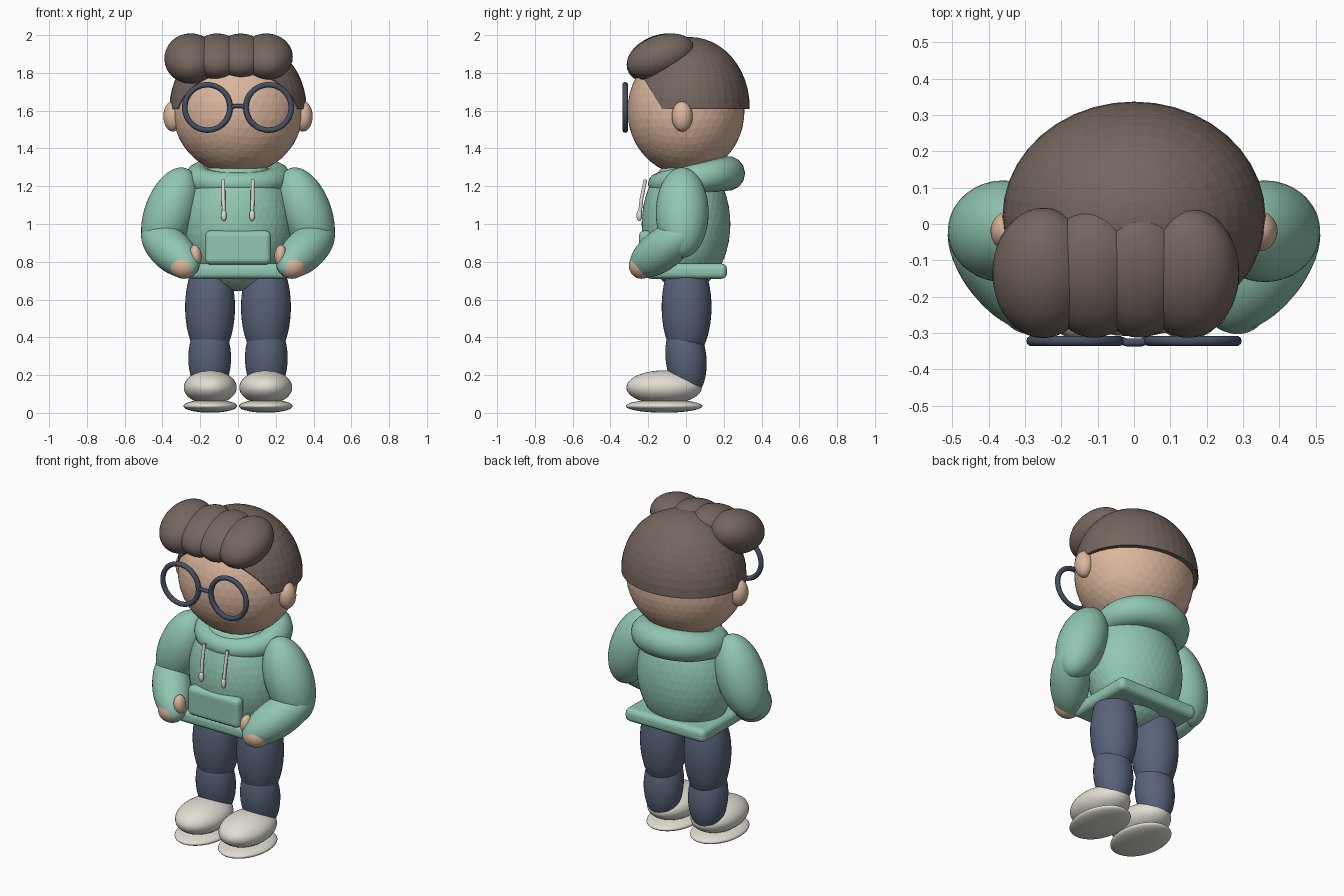
import bpy, bmesh, math
from mathutils import Vector, Matrix

if "Cube" in bpy.data.objects:
    bpy.data.objects.remove(bpy.data.objects["Cube"])


def material(name, rgb):
    m = bpy.data.materials.new(name)
    lin = [((c / 255 + 0.055) / 1.055) ** 2.4 for c in rgb]
    m.diffuse_color = (*lin, 1)
    m.use_nodes = True
    m.node_tree.nodes["Principled BSDF"].inputs["Base Color"].default_value = m.diffuse_color
    return m


SKIN = material("skin", (220, 183, 158))
HAIR = material("brown_hair", (117, 102, 95))
GREEN = material("sage_green", (145, 199, 178))
NAVY = material("navy_denim", (88, 99, 122))
FRAME = material("glasses_navy", (70, 80, 100))
CREAM = material("cream", (226, 222, 212))


def finish(name, bm, mat, smooth=True):
    me = bpy.data.meshes.new(name)
    bm.normal_update()
    for f in bm.faces:
        f.smooth = smooth
    bm.to_mesh(me)
    bm.free()
    ob = bpy.data.objects.new(name, me)
    bpy.context.collection.objects.link(ob)
    me.materials.append(mat)
    return ob


def ellipsoid(name, centre, radii, mat, axis=(0, 0, 1), ico=False):
    """Ellipsoid whose local z points along axis."""
    bm = bmesh.new()
    if ico:
        bmesh.ops.create_icosphere(bm, subdivisions=4, radius=1)
    else:
        bmesh.ops.create_uvsphere(bm, u_segments=40, v_segments=24, radius=1)
    rot = Vector((0, 0, 1)).rotation_difference(Vector(axis)).to_matrix().to_4x4()
    bm.transform(Matrix.Translation(centre) @ rot @ Matrix.Diagonal((*radii, 1)))
    return finish(name, bm, mat, not ico)


def rounded_box(name, centre, size, mat, bevel):
    bm = bmesh.new()
    bmesh.ops.create_cube(bm, size=1)
    bm.transform(Matrix.Translation(centre) @ Matrix.Diagonal((*size, 1)))
    ob = finish(name, bm, mat, False)
    mod = ob.modifiers.new("bevel", 'BEVEL')
    mod.width, mod.segments = bevel, 4
    return ob


def ring(name, pos, tube, mat, n=48, m=14):
    """Closed tube: pos(t) gives (centre, outward, up), tube(t) its radius."""
    bm = bmesh.new()
    rows = []
    for i in range(n):
        t = 2 * math.pi * i / n
        c, out, up = pos(t)
        r = tube(t)
        rows.append([bm.verts.new(c + r * (out * math.cos(a) + up * math.sin(a)))
                     for a in (2 * math.pi * j / m for j in range(m))])
    for i in range(n):
        a, b = rows[i], rows[(i + 1) % n]
        for j in range(m):
            k = (j + 1) % m
            bm.faces.new((a[j], b[j], b[k], a[k]))
    bmesh.ops.recalc_face_normals(bm, faces=bm.faces[:])
    return finish(name, bm, mat)


def rod(name, points, radius, mat):
    cu = bpy.data.curves.new(name, 'CURVE')
    cu.dimensions = '3D'
    cu.bevel_depth, cu.bevel_resolution, cu.use_fill_caps = radius, 3, True
    sp = cu.splines.new('POLY')
    sp.points.add(len(points) - 1)
    for p, co in zip(sp.points, points):
        p.co = (*co, 1)
    cu.materials.append(mat)
    ob = bpy.data.objects.new(name, cu)
    bpy.context.collection.objects.link(ob)
    return ob


# Head
ellipsoid("head", (0, 0, 1.60), (0.345, 0.31, 0.34), SKIN, ico=True)

# Hair cap, cut level at the back and sloped at the temples
bm = bmesh.new()
bmesh.ops.create_uvsphere(bm, u_segments=40, v_segments=24, radius=1)
bm.transform(Matrix.Translation((0, 0.02, 1.62)) @ Matrix.Diagonal((0.362, 0.317, 0.37, 1)))
for co, no in (((0, 0, 1.61), (0, 0, -1)), ((0, -0.127, 1.61), (0, -0.17, -0.103))):
    geom = bm.verts[:] + bm.edges[:] + bm.faces[:]
    cut = bmesh.ops.bisect_plane(bm, geom=geom, plane_co=co, plane_no=no, clear_outer=True)
    edges = [e for e in cut["geom_cut"] if isinstance(e, bmesh.types.BMEdge)]
    bmesh.ops.edgeloop_fill(bm, edges=edges)
bmesh.ops.recalc_face_normals(bm, faces=bm.faces[:])
finish("hair_cap", bm, HAIR, False)

# Row of rolled fringe locks
for i, (x, z, r) in enumerate(((-0.25, 1.876, 0.125), (-0.11, 1.885, 0.113),
                               (0.015, 1.887, 0.11), (0.15, 1.885, 0.113))):
    ellipsoid(f"fringe_lock_{i + 1}", (x, -0.135, z), (0.14, r, 0.185), HAIR,
              axis=(0, 0.94, 0.34))

# Glasses bridge
rod("glasses_bridge", [(-0.04, -0.32, 1.615), (-0.02, -0.326, 1.624),
                       (0.02, -0.326, 1.624), (0.04, -0.32, 1.615)], 0.011, FRAME)

# Hoodie body, hem, pocket
ellipsoid("hoodie_body", (0, 0, 1.0), (0.29, 0.235, 0.355), GREEN, ico=True)
rounded_box("hoodie_hem", (0, 0, 0.75), (0.54, 0.435, 0.08), GREEN, 0.03)
rounded_box("front_pocket", (0, -0.215, 0.875), (0.35, 0.07, 0.18), GREEN, 0.03)


# Hood collar, higher and fatter at the back
def hood_path(t):
    out = Vector((math.cos(t), math.sin(t), 0))
    c = Vector((0.205 * out.x, 0.04 + 0.18 * out.y, 1.24 + 0.028 * out.y))
    return c, out, Vector((0, 0, 1))


ring("hood_collar", hood_path, lambda t: 0.077 + 0.016 * math.sin(t), GREEN)

for side, s in (("left", -1), ("right", 1)):
    # Ear and glasses rim
    ellipsoid(f"{side}_ear", (s * 0.345, -0.02, 1.57), (0.05, 0.055, 0.08), SKIN)

    def rim(t, s=s):
        out = Vector((math.cos(t), 0, math.sin(t)))
        return Vector((s * 0.162, -0.322, 1.617)) + 0.12 * out, out, Vector((0, 1, 0))
    ring(f"{side}_glasses_rim", rim, lambda t: 0.0145, FRAME, m=10)

    # Drawstring with tip
    rod(f"{side}_drawstring", [(s * 0.078, -0.215, 1.235), (s * 0.077, -0.236, 1.13),
                               (s * 0.075, -0.245, 1.05)], 0.01, CREAM)
    ellipsoid(f"{side}_drawstring_tip", (s * 0.075, -0.247, 1.045), (0.015, 0.015, 0.03), CREAM)

    # Arm and hand
    ellipsoid(f"{side}_upper_arm", (s * 0.36, -0.02, 1.06), (0.135, 0.14, 0.25), GREEN,
              axis=(-s * 0.34, 0, 0.94))
    ellipsoid(f"{side}_forearm", (s * 0.358, -0.125, 0.865), (0.11, 0.11, 0.23), GREEN,
              axis=(s * 0.54, 0.67, 0.505))
    ellipsoid(f"{side}_hand", (s * 0.285, -0.235, 0.78), (0.078, 0.068, 0.07), SKIN)
    ellipsoid(f"{side}_thumb", (s * 0.225, -0.24, 0.835), (0.032, 0.04, 0.055), SKIN,
              axis=(s * 0.1, 0, 1))

    # Leg
    ellipsoid(f"{side}_thigh", (s * 0.148, 0.003, 0.56), (0.132, 0.132, 0.29), NAVY)
    ellipsoid(f"{side}_calf", (s * 0.15, 0.0, 0.29), (0.113, 0.108, 0.21), NAVY,
              axis=(0, -0.1, 1))

    # Shoe
    ellipsoid(f"{side}_shoe", (s * 0.147, -0.116, 0.135), (0.14, 0.2, 0.09), CREAM)
    ellipsoid(f"{side}_sole", (s * 0.147, -0.116, 0.036), (0.142, 0.203, 0.035), CREAM)
